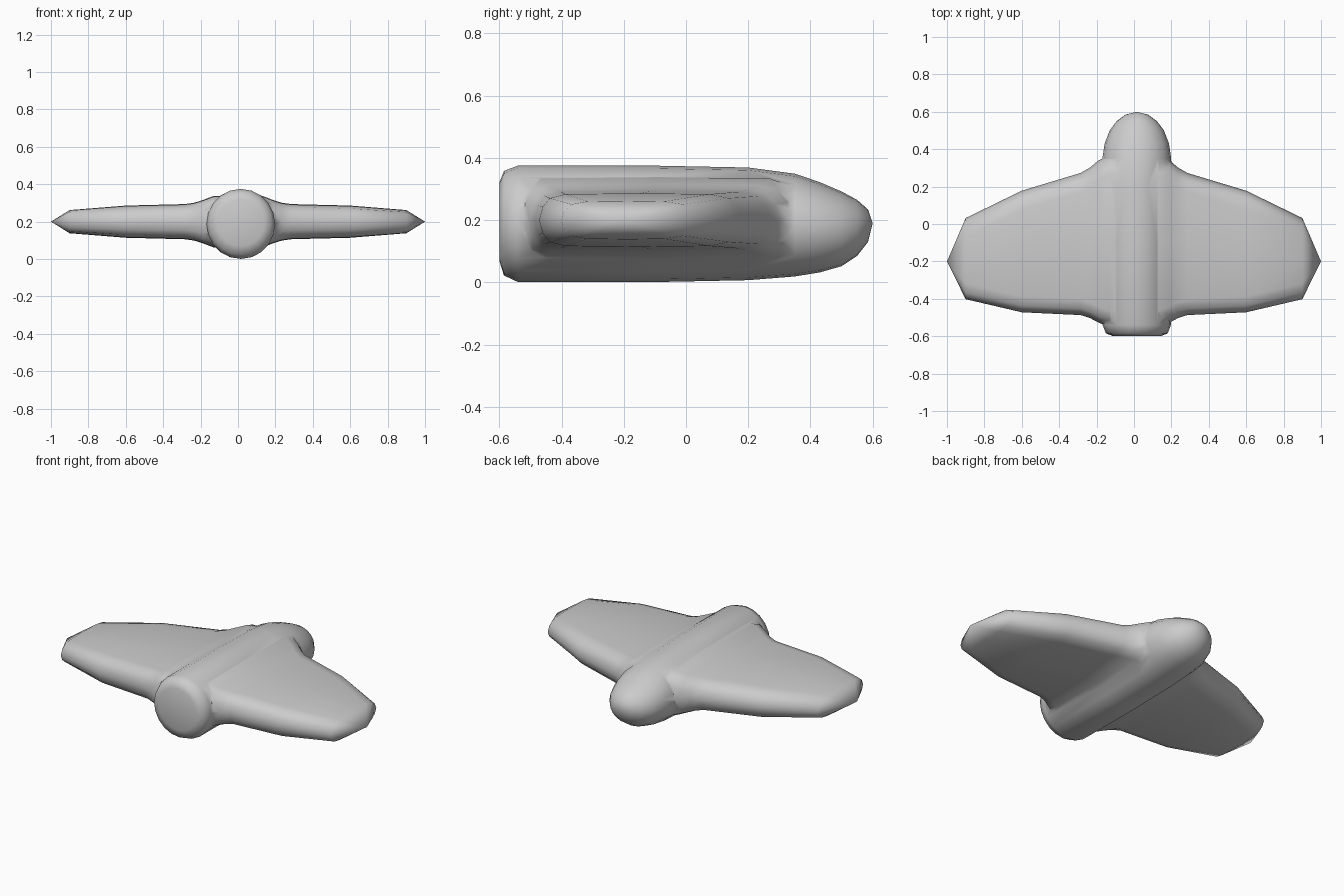
import bpy, bmesh, math

if "Cube" in bpy.data.objects:
    bpy.data.objects.remove(bpy.data.objects["Cube"])


def loft(name, rings, start_tip=None, end_tip=None):
    """Skin equal-length rings of points; close ends with a tip point or a flat cap."""
    bm = bmesh.new()
    loops = [[bm.verts.new(p) for p in r] for r in rings]
    n = len(loops[0])
    for a, b in zip(loops, loops[1:]):
        for i in range(n):
            j = (i + 1) % n
            bm.faces.new((a[i], a[j], b[j], b[i]))
    for loop, tip in ((loops[0], start_tip), (loops[-1], end_tip)):
        if tip:
            t = bm.verts.new(tip)
            for i in range(n):
                bm.faces.new((loop[i], loop[(i + 1) % n], t))
        else:
            bm.faces.new(loop)
    bmesh.ops.recalc_face_normals(bm, faces=bm.faces)
    me = bpy.data.meshes.new(name)
    bm.to_mesh(me)
    bm.free()
    ob = bpy.data.objects.new(name, me)
    bpy.context.collection.objects.link(ob)
    return ob


# Fuselage: y, half width, centre z, half height
stations = [(-0.60, 0.125, 0.195, 0.125), (-0.585, 0.165, 0.19, 0.168),
            (-0.54, 0.183, 0.188, 0.187), (-0.1, 0.186, 0.188, 0.187),
            (0.2, 0.186, 0.188, 0.181), (0.35, 0.184, 0.184, 0.165),
            (0.43, 0.172, 0.177, 0.145), (0.50, 0.145, 0.172, 0.12),
            (0.55, 0.108, 0.175, 0.09), (0.585, 0.06, 0.182, 0.052)]
SIDES = 20
rings = [[(0.015 + w * math.cos(2 * math.pi * k / SIDES), y,
           zc + h * math.sin(2 * math.pi * k / SIDES)) for k in range(SIDES)]
         for y, w, zc, h in stations]
fuselage = loft("fuselage", rings, end_tip=(0.015, 0.60, 0.19))


# Wings with flared roots: x, trailing y, leading y, half thickness
def wing_ring(x, y0, y1, h):
    edge = [(0, 0), (0.012, 0.5), (0.035, 0.82), (0.085, 0.97)]
    top = [(y0 + d, h * t) for d, t in edge] + [((y0 + y1) / 2, h)]
    top += [(y1 - d * 1.2, h * t) for d, t in reversed(edge)]
    return ([(x, y, 0.2 + z) for y, z in top]
            + [(x, y, 0.2 - z) for y, z in top[-2:0:-1]])


half = [(0.13, -0.55, 0.37, 0.138), (0.19, -0.527, 0.34, 0.115),
        (0.235, -0.503, 0.302, 0.101), (0.285, -0.487, 0.273, 0.094),
        (0.60, -0.472, 0.178, 0.086), (0.90, -0.402, 0.032, 0.062)]
rings = [wing_ring(-x, *r) for x, *r in reversed(half)]
rings += [wing_ring(x, *r) for x, *r in half]
wings = loft("wings", rings, (-1, -0.2, 0.2), (1, -0.2, 0.2))

# Fuse wings and fuselage into one smooth shell
join = fuselage.modifiers.new("join_wings", 'BOOLEAN')
join.operation = 'UNION'
join.solver = 'EXACT'
join.object = wings
bpy.context.view_layer.objects.active = fuselage
fuselage.select_set(True)
bpy.ops.object.modifier_apply(modifier=join.name)
bpy.data.objects.remove(wings)
fuselage.name = "winged_fuselage"
bpy.ops.object.shade_smooth_by_angle(angle=math.radians(60))
